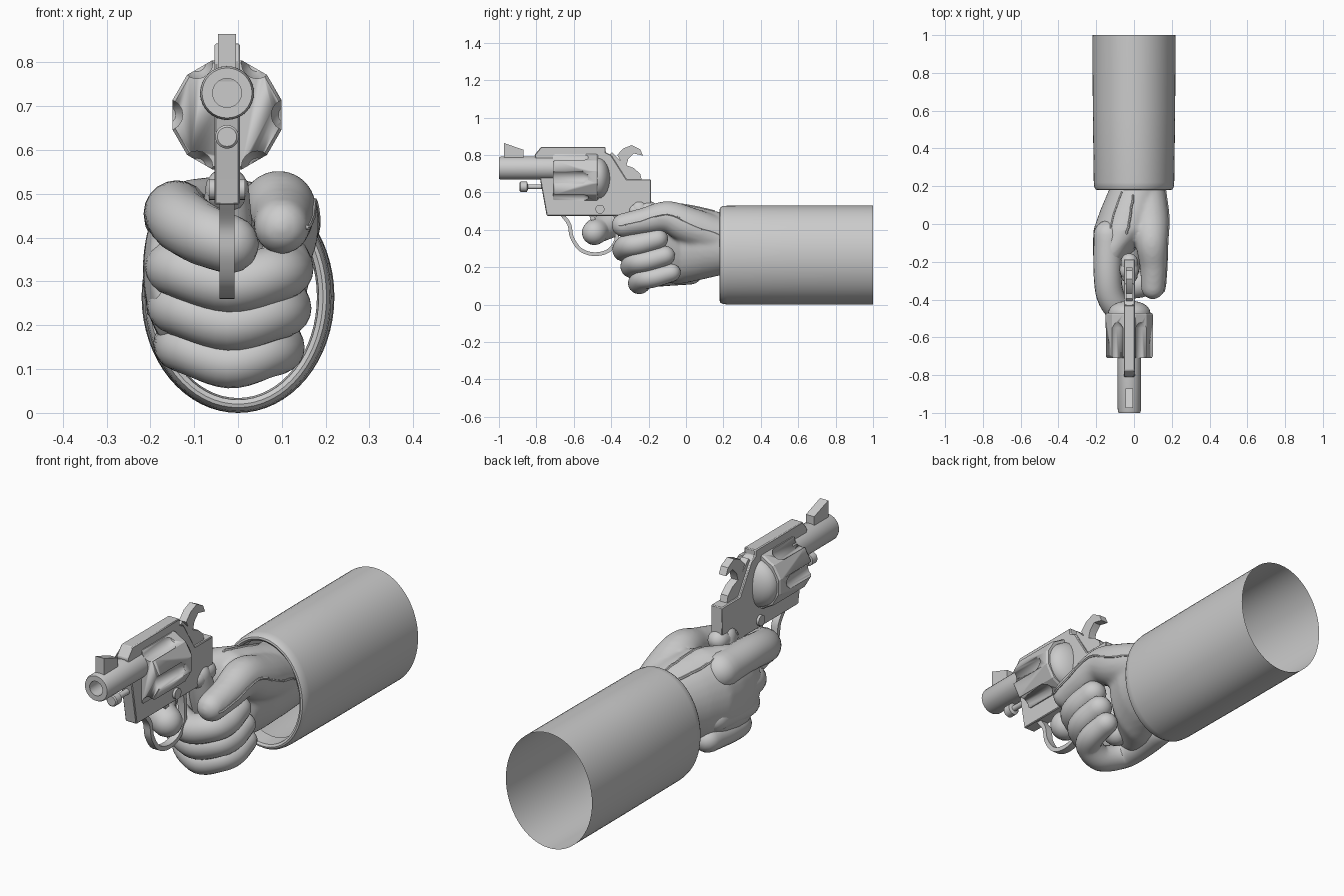
import bpy, bmesh
from math import sin, cos, pi, radians
from mathutils import Vector as V

if "Cube" in bpy.data.objects:
    bpy.data.objects.remove(bpy.data.objects["Cube"])

GX = -0.025  # gun centre plane


def obj(name, bm, smooth=40):
    bmesh.ops.recalc_face_normals(bm, faces=bm.faces)
    me = bpy.data.meshes.new(name)
    bm.to_mesh(me)
    bm.free()
    o = bpy.data.objects.new(name, me)
    bpy.context.collection.objects.link(o)
    if smooth:
        shade(o, smooth)
    return o


def shade(o, angle=40):
    bpy.ops.object.select_all(action='DESELECT')
    o.select_set(True)
    bpy.context.view_layer.objects.active = o
    bpy.ops.object.shade_smooth_by_angle(angle=radians(angle))


def loft(bm, rings, caps=True):
    vs = [[bm.verts.new(p) for p in r] for r in rings]
    n = len(vs[0])
    for a, b in zip(vs, vs[1:]):
        for i in range(n):
            bm.faces.new((a[i], a[(i + 1) % n], b[(i + 1) % n], b[i]))
    if caps:
        bm.faces.new(vs[0])
        bm.faces.new(vs[-1])


def oval(cx, y, cz, rx, rz, n=32, off=0.0):
    return [V((cx + rx * cos(2 * pi * i / n + off), y, cz + rz * sin(2 * pi * i / n + off)))
            for i in range(n)]


def lathe(name, prof, cx, cz, n=32, off=0.0, smooth=40):
    bm = bmesh.new()
    loft(bm, [oval(cx, y, cz, r, r, n, off) for y, r in prof])
    return obj(name, bm, smooth)


def spline(pts, k=6):
    P = [V(p) for p in pts]
    P = [2 * P[0] - P[1]] + P + [2 * P[-1] - P[-2]]
    out = []
    for a, b, c, d in zip(P, P[1:], P[2:], P[3:]):
        for j in range(k):
            t = j / k
            out.append(0.5 * (2 * b + (c - a) * t + (2 * a - 5 * b + 4 * c - d) * t * t
                              + (3 * b - a - 3 * c + d) * t ** 3))
    return out + [P[-2]]


def tube(bm, pts, squash=1.0, n=20, k=6):
    """Round-ended sweep through (x, y, z, radius) points."""
    S = spline(pts, k)
    C = [(p.xyz, p[3]) for p in S]
    T = [(C[min(i + 1, len(C) - 1)][0] - C[max(i - 1, 0)][0]).normalized() for i in range(len(C))]
    st = [(c, r, t) for (c, r), t in zip(C, T)]
    caps = [radians(a) for a in (20, 40, 60, 80)]
    (c0, r0, t0), (c1, r1, t1) = st[0], st[-1]
    st = ([(c0 - t0 * r0 * sin(a), r0 * cos(a), t0) for a in reversed(caps)] + st
          + [(c1 + t1 * r1 * sin(a), r1 * cos(a), t1) for a in caps])
    rings = []
    for c, r, t in st:
        s = t.cross(V((0, 0, 1))).normalized()
        u = s.cross(t)
        rings.append([c + s * r * cos(2 * pi * i / n) + u * r * squash * sin(2 * pi * i / n)
                      for i in range(n)])
    loft(bm, rings)


def plate(name, prof, w, bevel=0.0):
    """Side profile (y, z) extruded across x around the gun plane."""
    bm = bmesh.new()
    f = bm.faces.new([bm.verts.new((GX - w / 2, y, z)) for y, z in prof])
    g = bmesh.ops.extrude_face_region(bm, geom=[f])
    bmesh.ops.translate(bm, vec=(w, 0, 0), verts=[v for v in g['geom'] if isinstance(v, bmesh.types.BMVert)])
    o = obj(name, bm, 30)
    if bevel:
        m = o.modifiers.new('bevel', 'BEVEL')
        m.width, m.segments = bevel, 1
    return o


def strip(name, pts, th, w):
    P = spline([(0, y, z) for y, z in pts])
    L, R = [], []
    for i, p in enumerate(P):
        t = (P[min(i + 1, len(P) - 1)] - P[max(i - 1, 0)]).normalized() * th / 2
        L.append((p.y - t.z, p.z + t.y))
        R.append((p.y + t.z, p.z - t.y))
    return plate(name, L + R[::-1], w)


# Sleeve: open oval tube with a rolled cuff
bm = bmesh.new()
loft(bm, [oval(0, y, 0.265, 0.22 - d - t, 0.265 - d, 64) for y, d, t in
          ((1, 0, 0), (0.6, 0, 0.002), (0.22, 0.001, 0.006), (0.195, 0.004, 0.006), (0.182, 0.012, 0.006),
           (0.18, 0.02, 0.006), (0.187, 0.03, 0.006), (0.26, 0.034, 0.006))], caps=False)
obj('sleeve', bm)

# Palm, wrist and thumb fused into one smooth glove body
bm = bmesh.new()
loft(bm, [oval(*r) for r in (
    (0.02, 0.40, 0.32, 0.13, 0.15), (0.02, 0.20, 0.325, 0.145, 0.165), (-0.015, 0.07, 0.325, 0.165, 0.195),
    (-0.05, -0.03, 0.325, 0.165, 0.215), (-0.10, -0.12, 0.325, 0.118, 0.21),
    (-0.13, -0.20, 0.33, 0.085, 0.19), (-0.135, -0.27, 0.34, 0.065, 0.14))])
tube(bm, [(0.06, 0.18, 0.36, 0.105), (0.085, 0.02, 0.42, 0.10), (0.093, -0.10, 0.468, 0.086),
          (0.102, -0.22, 0.447, 0.072), (0.1, -0.335, 0.425, 0.064)])
hand = obj('glove_palm_and_thumb', bm, 0)
m = hand.modifiers.new('fuse', 'REMESH')
m.mode, m.voxel_size = 'VOXEL', 0.011
m = hand.modifiers.new('soften', 'SMOOTH')
m.iterations = 8
bpy.context.view_layer.objects.active = hand
hand.select_set(True)
bpy.ops.object.convert(target='MESH')
shade(hand, 80)

# Three curled fingers, each lower one set further back
for name, z, y, r, x in (('middle', 0.325, 0, 0.069, 0), ('ring', 0.235, 0.04, 0.066, 0.002),
                         ('little', 0.145, 0.075, 0.06, 0.012)):
    bm = bmesh.new()
    tube(bm, [(-0.14 + x, y - 0.05, z + 0.02, r), (-0.145 + x, y - 0.2, z + 0.01, r),
              (-0.125 + x, y - 0.29, z, r), (-0.02, y - 0.325, z - 0.032, r),
              (0.075 - x, y - 0.305, z - 0.01, r * 0.98), (0.108 - x, y - 0.245, z + 0.0, r * 0.92),
              (0.105 - x, y - 0.155, z + 0.025, r * 0.86)], 0.95)
    obj(name + '_finger', bm, 80)

# Index finger reaching through the guard
bm = bmesh.new()
tube(bm, [(-0.135, -0.06, 0.45, 0.08), (-0.14, -0.26, 0.455, 0.074), (-0.125, -0.38, 0.435, 0.073),
          (-0.075, -0.46, 0.405, 0.07), (-0.02, -0.49, 0.385, 0.067)])
obj('index_finger', bm, 80)

# Raised seams laid onto the glove surface
for i, pts in enumerate((
        [(0.3, 0.2, 0.39), (0.3, 0.05, 0.43), (0.25, -0.1, 0.5), (0.25, -0.25, 0.45), (0.22, -0.38, 0.42)],
        [(-0.02, 0.2, 0.7), (-0.015, 0.1, 0.7), (-0.01, 0, 0.7), (-0.01, -0.07, 0.7)],
        [(-0.12, 0.2, 0.55), (-0.17, 0.08, 0.58), (-0.18, -0.05, 0.6), (-0.17, -0.2, 0.6)])):
    bm = bmesh.new()
    on = [hand.closest_point_on_mesh(p)[1] for p in spline(pts, 5)]
    tube(bm, [(*p, 0.006) for p in on], n=6, k=1)
    obj(f'glove_seam_{i + 1}', bm)

# Barrel with open bore
lathe('barrel', [(-0.68, 0.062), (-0.99, 0.061), (-1.0, 0.057), (-1.0, 0.033), (-0.8, 0.033)], GX, 0.73)

# Drum with six flutes
drum = lathe('drum', [(-0.71, 0.122), (-0.70, 0.129), (-0.48, 0.129), (-0.47, 0.124)],
             GX, 0.68, 12, pi / 12, 20)
for i in range(6):
    a = i * pi / 3
    c = lathe(f'flute_cutter_{i}', [(-0.76, 0.036), (-0.55, 0.036), (-0.525, 0.02), (-0.52, 0.004)],
              GX + 0.137 * cos(a), 0.68 + 0.137 * sin(a), 16)
    c.hide_render = True
    c.hide_set(True)
    m = drum.modifiers.new('flute', 'BOOLEAN')
    m.object, m.solver = c, 'EXACT'

# Recoil shield dome behind the drum
lathe('recoil_shield', [(-0.475, 0.112)] + [(-0.47 + 0.065 * sin(a), 0.112 * cos(a))
      for a in [radians(d) for d in (0, 15, 30, 45, 60, 75, 86)]], GX, 0.675)

# Ejector rod with knob
lathe('ejector_rod', [(-0.89, 0.022), (-0.885, 0.027), (-0.85, 0.027), (-0.845, 0.013), (-0.74, 0.013)],
      GX, 0.63, 20)

# Frame, sight and hammer
plate('frame', [(-0.81, 0.80), (-0.775, 0.843), (-0.43, 0.843), (-0.43, 0.815), (-0.40, 0.80), (-0.318, 0.67),
                (-0.187, 0.67), (-0.187, 0.54), (-0.30, 0.475), (-0.745, 0.475), (-0.78, 0.67)], 0.058, 0.004)
plate('front_sight', [(-0.973, 0.864), (-0.87, 0.828), (-0.87, 0.775), (-0.973, 0.775)], 0.042)
plate('hammer', [(-0.42, 0.79), (-0.395, 0.815), (-0.35, 0.77), (-0.368, 0.8), (-0.335, 0.835), (-0.29, 0.853),
                 (-0.245, 0.83), (-0.23, 0.797), (-0.28, 0.808), (-0.308, 0.78), (-0.318, 0.745),
                 (-0.28, 0.73), (-0.245, 0.70), (-0.235, 0.66), (-0.37, 0.66)], 0.036)

# Trigger guard and trigger
strip('trigger_guard', [(-0.67, 0.49), (-0.625, 0.43), (-0.61, 0.36), (-0.565, 0.295), (-0.495, 0.27),
                        (-0.42, 0.285), (-0.375, 0.34), (-0.37, 0.42), (-0.38, 0.49)], 0.02, 0.034)
strip('trigger', [(-0.51, 0.49), (-0.49, 0.43), (-0.5, 0.37), (-0.53, 0.34)], 0.025, 0.022)

# Grip running down inside the fist
bm = bmesh.new()
tube(bm, [(GX, -0.25, 0.51, 0.05), (GX, -0.21, 0.38, 0.06), (GX, -0.15, 0.2, 0.06)], n=16)
tube(bm, [(GX, -0.27, 0.5, 0.045), (GX, -0.2, 0.51, 0.045)], n=16)
obj('grip', bm)

# Frame screw, slotted by a small bar, on both sides
for s in (-1, 1):
    bpy.ops.mesh.primitive_cylinder_add(vertices=20, radius=0.024, depth=0.014,
                                        location=(GX + s * 0.034, -0.46, 0.51), rotation=(0, pi / 2, 0))
    o = bpy.context.object
    o.name = 'frame_screw_' + ('right' if s > 0 else 'left')
    shade(o)
